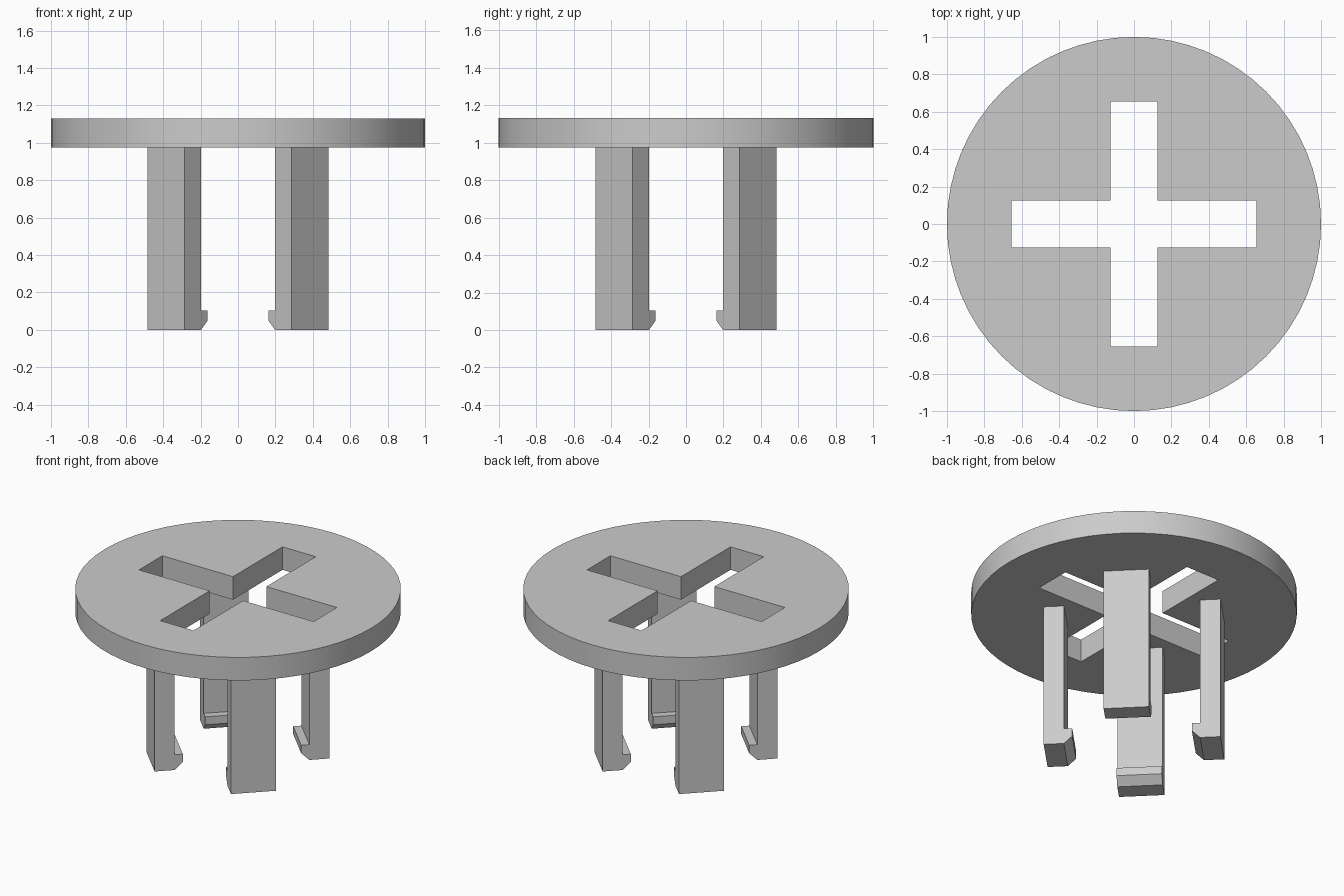
import bpy, bmesh, math
from mathutils import Matrix, Vector

cube = bpy.data.objects.get("Cube")
if cube:
    bpy.data.objects.remove(cube, do_unlink=True)

PLATE_BOTTOM, PLATE_TOP = 0.975, 1.131
SLOT_HALF_WIDTH, SLOT_REACH = 0.125, 0.655
LEG_WIDTH, LEG_INNER, LEG_OUTER = 0.28, 0.42, 0.545
HOOK_TIP, HOOK_TOP, HOOK_CHAMFER = 0.369, 0.104, 0.05

grey = bpy.data.materials.new("light grey plastic")
grey.use_nodes = True
colour = (0.6, 0.6, 0.6, 1)
grey.diffuse_color = colour
grey.node_tree.nodes["Principled BSDF"].inputs["Base Color"].default_value = colour


def finish(bm, name):
    bmesh.ops.recalc_face_normals(bm, faces=bm.faces)
    mesh = bpy.data.meshes.new(name)
    bm.to_mesh(mesh)
    bm.free()
    mesh.materials.append(grey)
    obj = bpy.data.objects.new(name, mesh)
    bpy.context.collection.objects.link(obj)
    return obj


def add_loop(bm, points):
    verts = [bm.verts.new(p) for p in points]
    return [bm.edges.new((v, verts[i - 1])) for i, v in enumerate(verts)]


def extrude(bm, offset):
    result = bmesh.ops.extrude_face_region(bm, geom=bm.faces[:])
    moved = [g for g in result["geom"] if isinstance(g, bmesh.types.BMVert)]
    bmesh.ops.translate(bm, verts=moved, vec=offset)


# Round plate with a cross-shaped opening
bm = bmesh.new()
sides = 64
rim = [(math.cos(math.tau * i / sides), math.sin(math.tau * i / sides), PLATE_BOTTOM)
       for i in range(sides)]
w, r = SLOT_HALF_WIDTH, SLOT_REACH
cross = [Matrix.Rotation(math.pi / 2 * i, 3, 'Z') @ Vector((x, y, PLATE_BOTTOM))
         for i in range(4) for x, y in ((r, -w), (r, w), (w, w))]
edges = add_loop(bm, rim) + add_loop(bm, cross)
bmesh.ops.triangle_fill(bm, edges=edges, use_beauty=True, normal=(0, 0, 1))
extrude(bm, (0, 0, PLATE_TOP - PLATE_BOTTOM))
plate = finish(bm, "slotted_plate")
bpy.ops.object.select_all(action='DESELECT')
plate.select_set(True)
bpy.context.view_layer.objects.active = plate
bpy.ops.object.shade_smooth_by_angle(angle=math.radians(30))

# Four diagonal legs, each with a chamfered hook pointing inwards
profile = [(LEG_OUTER, 0), (LEG_OUTER, PLATE_BOTTOM), (LEG_INNER, PLATE_BOTTOM),
           (LEG_INNER, HOOK_TOP), (HOOK_TIP, HOOK_TOP), (HOOK_TIP, HOOK_CHAMFER),
           (LEG_INNER, 0)]
names = ("back_left_leg", "back_right_leg", "front_right_leg", "front_left_leg")
for i, name in enumerate(names):
    bm = bmesh.new()
    bm.faces.new([bm.verts.new((x, -LEG_WIDTH / 2, z)) for x, z in profile])
    extrude(bm, (0, LEG_WIDTH, 0))
    turn = Matrix.Rotation(math.pi / 4 + math.pi / 2 * i, 4, 'Z')
    bmesh.ops.transform(bm, matrix=turn, verts=bm.verts)
    finish(bm, name)
